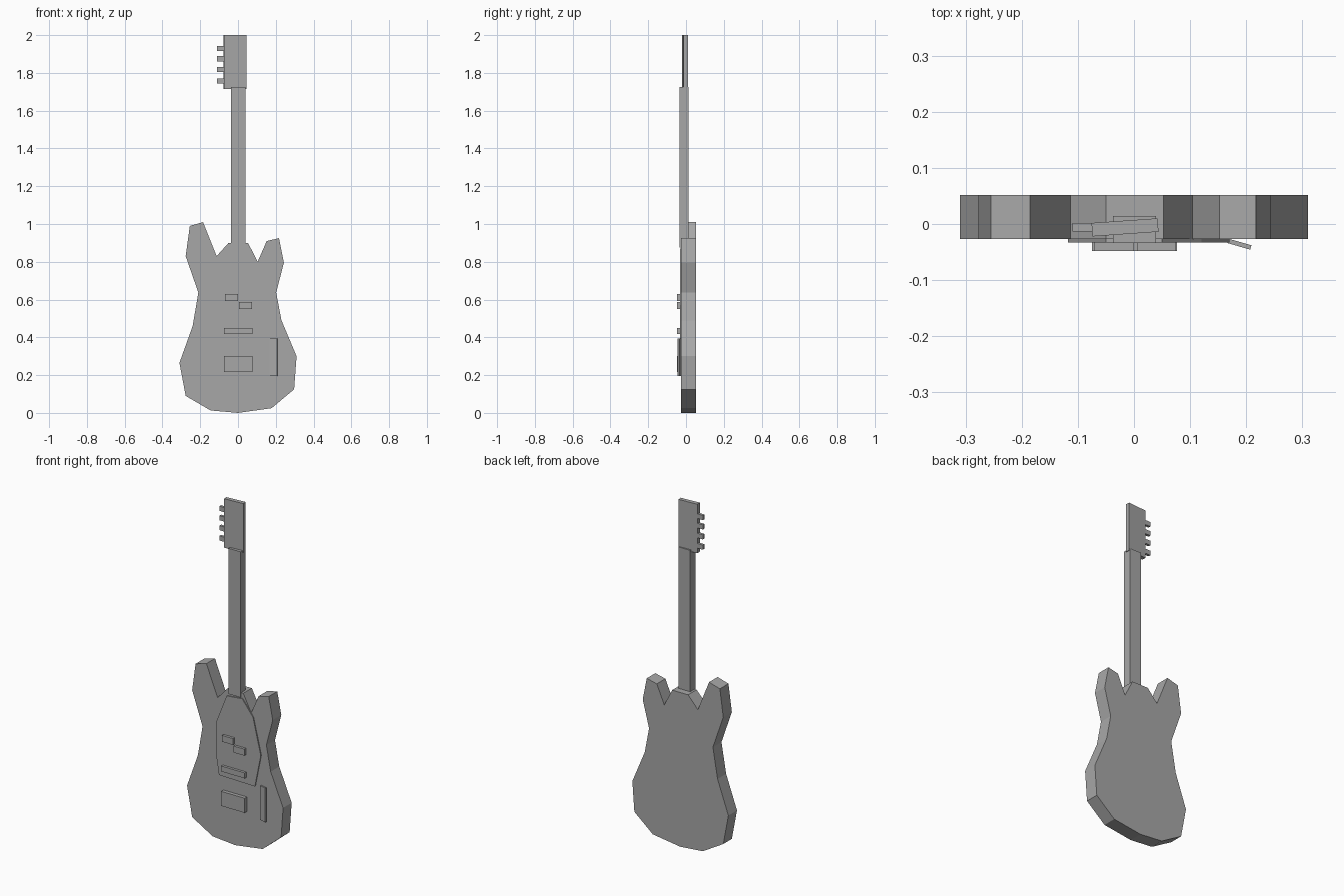
import bpy
import bmesh
from math import radians
from mathutils import Matrix, Vector

default_cube = bpy.data.objects.get("Cube")
if default_cube:
    bpy.data.objects.remove(default_cube, do_unlink=True)

# Single plain finish
grey = bpy.data.materials.new("plain_grey")
grey.use_nodes = True
grey.diffuse_color = (0.39, 0.39, 0.39, 1)
shader = grey.node_tree.nodes["Principled BSDF"]
shader.inputs["Base Color"].default_value = grey.diffuse_color


def finish(name, bm):
    """Turn a bmesh into a flat shaded object with the shared finish."""
    bmesh.ops.recalc_face_normals(bm, faces=bm.faces)
    mesh = bpy.data.meshes.new(name)
    bm.to_mesh(mesh)
    bm.free()
    mesh.materials.append(grey)
    part = bpy.data.objects.new(name, mesh)
    bpy.context.scene.collection.objects.link(part)
    return part


def slab(name, outline, front, back):
    """Extrude an x-z outline from the front depth to the back depth."""
    bm = bmesh.new()
    face = bm.faces.new([bm.verts.new((x, front, z)) for x, z in outline])
    extruded = bmesh.ops.extrude_face_region(bm, geom=[face])
    moved = [v for v in extruded["geom"] if isinstance(v, bmesh.types.BMVert)]
    bmesh.ops.translate(bm, verts=moved, vec=Vector((0, back - front, 0)))
    return finish(name, bm)


def block(name, centre, size, turn=0):
    """Box with an optional turn in degrees about the vertical."""
    bm = bmesh.new()
    placement = (Matrix.Translation(centre)
                 @ Matrix.Rotation(radians(turn), 4, "Z")
                 @ Matrix.Diagonal((*size, 1)))
    bmesh.ops.create_cube(bm, size=1, matrix=placement)
    return finish(name, bm)


# Body with two horns and a neck pocket
body_outline = [
    (-.255, .99), (-.185, 1.01), (-.113, .83), (-.05, .9), (.053, .9),
    (.104, .8), (.152, .91), (.217, .925), (.243, .795), (.202, .637),
    (.23, .49), (.31, .3), (.297, .125), (.178, .025), (0, 0),
    (-.145, .013), (-.277, .09), (-.31, .265), (-.24, .46),
    (-.21, .637), (-.277, .83),
]
FRONT = -.027
slab("body", body_outline, FRONT, .052)

# Thin guard plate on the front
guard_outline = [
    (-.05, .86), (.05, .87), (.12, .78), (.17, .57),
    (.132, .38), (-.1, .385), (-.118, .5), (-.118, .69),
]
slab("guard_plate", guard_outline, -.033, FRONT)

# Pickups and bridge: left, right, bottom and top edges
fittings = {
    "upper_pickup_right": (-.07, 0, .593, .63),
    "upper_pickup_left": (.005, .075, .55, .588),
    "lower_pickup": (-.075, .077, .418, .45),
    "bridge": (-.075, .077, .217, .302),
}
for name, (left, right, low, high) in fittings.items():
    corners = [(left, low), (right, low), (right, high), (left, high)]
    slab(name, corners, -.048, FRONT)

# Angled side plate rising from the front
block("side_plate", (.188, -.036, .295), (.042, .008, .2), turn=-16)

# Neck and slightly turned headstock
block("neck", (.001, -.01, 1.3), (.076, .048, .85))
block("headstock", (-.016, -.006, 1.857), (.118, .024, .286), turn=4)

# Tuning pegs along one side of the headstock
for number, height in enumerate((1.757, 1.817, 1.875, 1.93)):
    block(f"tuning_peg_{number + 1}", (-.088, -.006, height),
          (.044, .015, .027))
